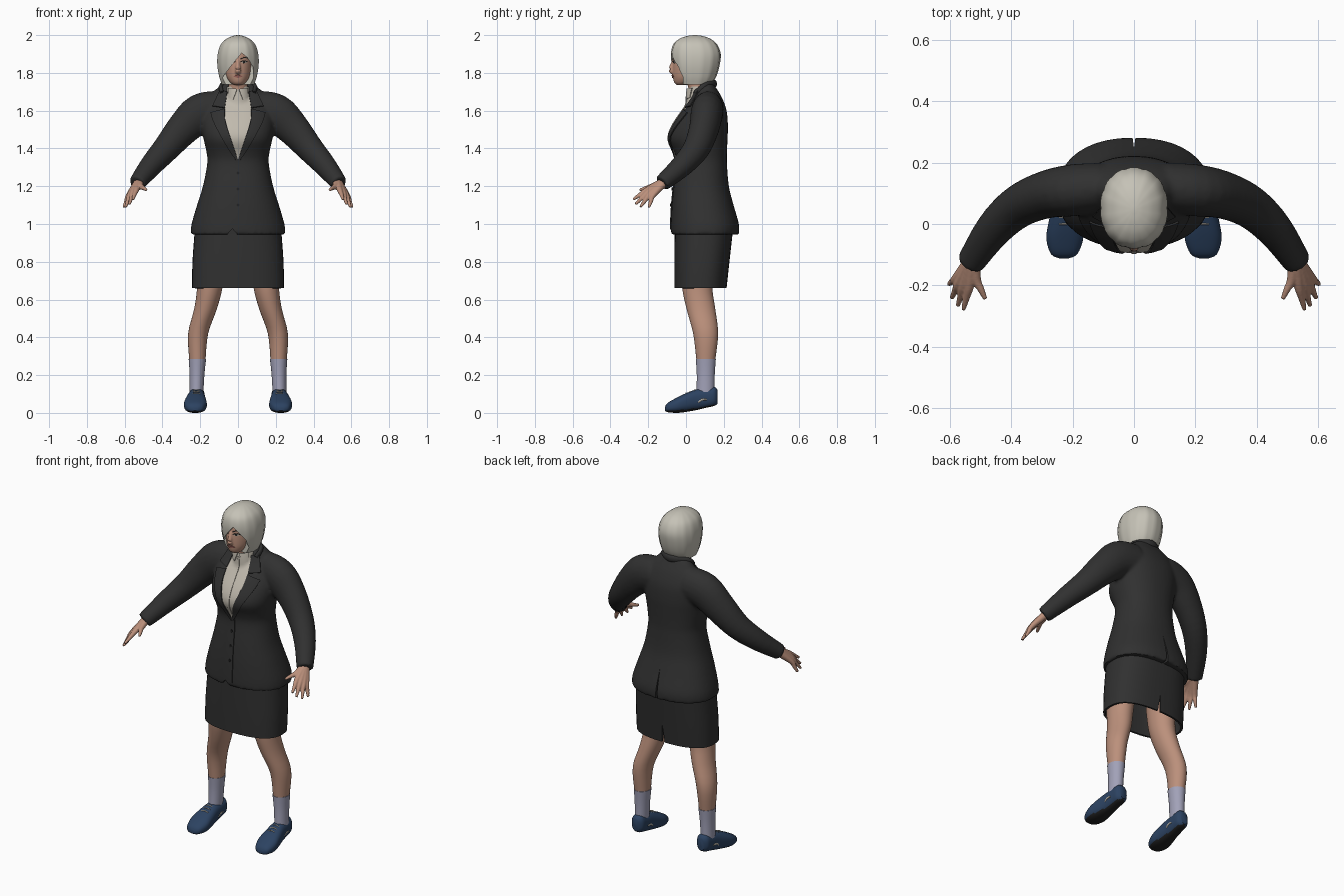
import bpy, bmesh, math
from mathutils import Vector
from mathutils.bvhtree import BVHTree

old_cube = bpy.data.objects.get("Cube")
if old_cube:
    bpy.data.objects.remove(old_cube)


def material(name, *rgb):
    mat = bpy.data.materials.new(name)
    mat.use_nodes = True
    mat.diffuse_color = (*rgb, 1)
    for node in mat.node_tree.nodes:
        if node.type == 'BSDF_PRINCIPLED':
            node.inputs["Base Color"].default_value = (*rgb, 1)
    return mat


charcoal = material("charcoal_cloth", .03, .03, .03)
skin = material("skin", .5, .28, .2)
silver = material("silver_hair", .56, .54, .47)
cream = material("cream_cloth", .53, .49, .42)
lilac = material("lilac_sock", .36, .36, .48)
navy = material("navy_shoe", .025, .055, .12)
black = material("black_rubber", .015, .015, .015)
rose = material("rose_lip", .32, .12, .1)


def resample(rows, steps):
    """Smooth spline through rows of numbers."""
    rows = [Vector(r) for r in rows]
    result = []
    for i in range(len(rows) - 1):
        a, b = rows[max(i - 1, 0)], rows[i]
        c, d = rows[i + 1], rows[min(i + 2, len(rows) - 1)]
        for k in range(steps):
            t = k / steps
            result.append(b + (c - a) * t / 2 + (a * 2 - b * 5 + c * 4 - d) * t * t / 2
                          + (b * 3 - a - c * 3 + d) * t ** 3 / 2)
    return result + [rows[-1]]


def make_object(name, bm, *mats):
    bmesh.ops.recalc_face_normals(bm, faces=bm.faces)
    mesh = bpy.data.meshes.new(name)
    bm.to_mesh(mesh)
    bm.free()
    for mat in mats:
        mesh.materials.append(mat)
    obj = bpy.data.objects.new(name, mesh)
    bpy.context.collection.objects.link(obj)
    return obj


def skin_rings(bm, rings, cap=True):
    loops = [[bm.verts.new(p) for p in ring] for ring in rings]
    count = len(loops[0])
    for low, high in zip(loops, loops[1:]):
        for i in range(count):
            j = (i + 1) % count
            bm.faces.new((low[i], low[j], high[j], high[i]))
    if cap:
        bm.faces.new(loops[0])
        bm.faces.new(loops[-1])


def oval(power, count):
    for i in range(count):
        a = math.tau * i / count
        yield [math.copysign(abs(f) ** (2 / power), f) for f in (math.cos(a), math.sin(a))]


def loft(bm, rows, power=2, along_y=False, cap=True, ripple=0, count=40):
    """Rows: height, centre x, half width, near edge, far edge."""
    rings = []
    for h, cx, hw, near, far in resample(rows, 4):
        ring = []
        for i, (c, s) in enumerate(oval(power, count)):
            f = 1 - ripple * (i % 4 == 0)
            x, v = cx + hw * c * f, (near + far) / 2 + (far - near) / 2 * s * f
            ring.append((x, h, v) if along_y else (x, v, h))
        rings.append(ring)
    skin_rings(bm, rings, cap)


def tube(bm, rows, side=1, steps=4, count=20):
    """Rows: x, y, z, horizontal radius, vertical radius."""
    rows = resample(rows, steps)
    points = [Vector((r[0] * side, r[1], r[2])) for r in rows]
    rings = []
    for i, (p, r) in enumerate(zip(points, rows)):
        t = (points[min(i + 1, len(points) - 1)] - points[max(i - 1, 0)]).normalized()
        u = t.cross(Vector((0, 0, 1))).normalized()
        v = u.cross(t)
        rings.append([p + u * c * r[3] + v * s * r[4] for c, s in oval(2, count)])
    skin_rings(bm, rings)


def bake(obj):
    graph = bpy.context.evaluated_depsgraph_get()
    mesh = bpy.data.meshes.new_from_object(obj.evaluated_get(graph))
    obj.modifiers.clear()
    obj.data = mesh


def blend(obj, voxel, rounds=4):
    mod = obj.modifiers.new("merge", 'REMESH')
    mod.mode, mod.voxel_size = 'VOXEL', voxel
    mod = obj.modifiers.new("soften", 'SMOOTH')
    mod.iterations = rounds
    bake(obj)


def thicken(obj, depth, offset=0):
    mod = obj.modifiers.new("thickness", 'SOLIDIFY')
    mod.thickness, mod.offset = depth, offset
    bake(obj)


def cut(obj, name, outline, y0, y1):
    """Cut an x-z outline through an object between two depths."""
    bm = bmesh.new()
    skin_rings(bm, [[(x, y, z) for x, z in outline] for y in (y0, y1)])
    cutter = make_object(name, bm)
    cutter.hide_render = True
    cutter.hide_set(True)
    mod = obj.modifiers.new("cut", 'BOOLEAN')
    mod.operation, mod.object, mod.solver = 'DIFFERENCE', cutter, 'EXACT'
    bake(obj)


def patch(name, mat, targets, edge_a, edge_b, side=1, lift=.003, steps=5, across=8):
    """Thin plate between two x-z edges, laid on the front of the targets."""
    trees = [BVHTree.FromPolygons([v.co for v in t.data.vertices],
                                  [p.vertices for p in t.data.polygons]) for t in targets]
    bm = bmesh.new()
    grid = []
    for a, b in zip(resample(edge_a, steps), resample(edge_b, steps)):
        row = []
        for k in range(across + 1):
            x, z = a.lerp(b, k / across)
            start = Vector((x * side, -1, z))
            hits = [t.ray_cast(start, Vector((0, 1, 0)))[0] for t in trees]
            y = min([h.y for h in hits if h], default=.06)
            row.append(bm.verts.new((x * side, y - lift, z)))
        grid.append(row)
    for r, q in zip(grid, grid[1:]):
        for k in range(across):
            bm.faces.new((r[k], r[k + 1], q[k + 1], q[k]))
    bmesh.ops.remove_doubles(bm, verts=bm.verts, dist=.0002)
    thicken(make_object(name, bm, mat), .006)


SIDES = (("left", 1), ("right", -1))

# Jacket body and sleeves, merged
bm = bmesh.new()
loft(bm, [(.945, 0, .252, -.08, .28), (1, 0, .246, -.08, .28), (1.1, 0, .217, -.075, .252),
          (1.2, 0, .186, -.065, .227), (1.32, 0, .163, -.05, .217), (1.38, 0, .167, -.062, .217),
          (1.45, 0, .182, -.09, .22), (1.52, 0, .19, -.068, .222), (1.6, 0, .185, -.015, .215),
          (1.67, 0, .15, .035, .19), (1.72, 0, .11, .06, .16), (1.745, 0, .075, .075, .145)], 2.25)
for _, s in SIDES:
    tube(bm, [(.1, .12, 1.605, .08, .1), (.2, .11, 1.585, .085, .105), (.29, .095, 1.505, .078, .09),
              (.38, .055, 1.4, .07, .073), (.46, -.02, 1.31, .06, .06),
              (.535, -.128, 1.215, .046, .044)], s)
jacket = make_object("jacket", bm, charcoal)
blend(jacket, .009, 6)
cut(jacket, "back_vent_cutter", [(-.008, .9), (.008, .9), (0, 1.12)], .235, .4)
cut(jacket, "front_hem_cutter", [(-.07, .93), (.01, .93), (-.03, .975)], -.2, -.062)

# Jacket collar round the nape
bm = bmesh.new()
tube(bm, [(-.085, .055, 1.69, .01, .02), (-.085, .1, 1.73, .012, .018), (0, .152, 1.742, .012, .02),
          (.085, .1, 1.73, .012, .018), (.085, .055, 1.69, .01, .02)])
make_object("jacket_collar", bm, charcoal)

# Skirt with a back slit
bm = bmesh.new()
loft(bm, [(.66, 0, .243, -.062, .215), (.8, 0, .241, -.062, .23), (.98, 0, .228, -.06, .25)],
     2.5, cap=False)
skirt = make_object("skirt", bm, charcoal)
thicken(skirt, .012, -1)
cut(skirt, "skirt_slit_cutter", [(-.015, .6), (.015, .6), (0, .77)], .1, .4)

# Shirt collar, front and wings
bm = bmesh.new()
loft(bm, [(1.62, 0, .072, .005, .13), (1.69, 0, .062, .01, .125), (1.728, 0, .058, .016, .12)])
shirt_collar = make_object("shirt_collar", bm, cream)
chest = [jacket, shirt_collar]
v_edge = [(0, 1.34), (.03, 1.43), (.066, 1.55), (.072, 1.62), (.06, 1.69)]
patch("shirt_front", cream, chest, [(-x, z) for x, z in v_edge], v_edge, across=16)
patch("shirt_placket", cream, chest, [(-.008, 1.38), (-.008, 1.68)],
      [(.008, 1.38), (.008, 1.68)], lift=.007, steps=16)
for label, s in SIDES:
    patch(label + "_collar_wing", cream, chest, [(.004, 1.715), (.025, 1.66)],
          [(.05, 1.72), (.05, 1.67)], s, .008)
    patch(label + "_upper_lapel", charcoal, chest, [(.056, 1.7), (.07, 1.615)],
          [(.095, 1.71), (.135, 1.625)], s, .008)
    patch(label + "_lapel", charcoal, chest, [(.07, 1.61), (.066, 1.54), (.03, 1.43), (0, 1.34)],
          [(.145, 1.59), (.125, 1.53), (.065, 1.42), (.006, 1.33)], s, .008)
patch("jacket_front_edge", charcoal, [jacket], [(-.02, .97), (-.016, 1.34)],
      [(.02, .97), (.016, 1.34)], lift=.002, steps=20)
for i in range(3):
    z = 1.1 + i * .085
    patch("jacket_button_%d" % (i + 1), black, [jacket], [(-.008, z), (0, z + .008), (.008, z)],
          [(-.008, z), (0, z - .008), (.008, z)], lift=.007, across=4)

# Head with nose and neck, merged
bm = bmesh.new()
loft(bm, [(1.735, 0, .022, -.048, 0), (1.75, 0, .042, -.063, .04), (1.78, 0, .064, -.07, .1),
          (1.82, 0, .076, -.071, .14), (1.86, 0, .08, -.069, .15), (1.9, 0, .08, -.066, .155),
          (1.95, 0, .07, -.05, .14), (1.98, 0, .04, -.01, .1)])
tube(bm, [(0, -.058, 1.88, .008, .008), (0, -.07, 1.85, .01, .011), (0, -.08, 1.815, .015, .013),
          (0, -.068, 1.8, .013, .01)])
loft(bm, [(1.65, 0, .05, .02, .11), (1.78, 0, .05, .005, .11)])
head = make_object("head", bm, skin)
blend(head, .005, 3)


def lens(x, z, w, h):
    return [[(x - w, z), (x, z + h * d), (x + w, z)] for d in (1, -1)]


patch("lips", rose, [head], *lens(0, 1.782, .025, .008), lift=.002)
for label, s in SIDES:
    patch(label + "_eye", cream, [head], *lens(.032, 1.857, .015, .006), s, .001)
    patch(label + "_iris", black, [head], *lens(.032, 1.857, .006, .006), s, .003)
    patch(label + "_lash", black, [head], [(.015, 1.859), (.032, 1.866), (.05, 1.86)],
          [(.015, 1.857), (.032, 1.862), (.05, 1.857)], s, .003)
    patch(label + "_brow", black, [head], [(.013, 1.874), (.035, 1.884), (.058, 1.877)],
          [(.013, 1.87), (.035, 1.88), (.058, 1.875)], s, .002)

# Bobbed hair, cut open with a side-swept fringe
bm = bmesh.new()
loft(bm, [(1.738, 0, .086, -.04, .135), (1.78, 0, .1, -.06, .16), (1.84, 0, .11, -.075, .178),
          (1.9, 0, .108, -.08, .184), (1.95, 0, .092, -.068, .165), (1.98, 0, .062, -.035, .13),
          (1.995, 0, .03, .005, .09), (2, 0, .006, .04, .055)], 2.2, ripple=.02, count=56)
hair = make_object("hair", bm, silver)
cut(hair, "face_opening_cutter", [(.02, 1.905), (.05, 1.88), (.08, 1.83), (.088, 1.7), (-.09, 1.7),
                                  (-.083, 1.775), (-.03, 1.845)], -.3, -.015)

for label, s in SIDES:
    # Hand: thumb and four fingers fanning from the wrist
    bm = bmesh.new()
    fingers = [((.515, -.18, 1.2), (.485, -.245, 1.18)), ((.537, -.2, 1.185), (.557, -.28, 1.13)),
               ((.555, -.198, 1.172), (.575, -.267, 1.105)), ((.57, -.19, 1.16), (.595, -.242, 1.09)),
               ((.578, -.175, 1.152), (.605, -.197, 1.088))]
    for knuckle, tip in fingers:
        k, t = Vector(knuckle), Vector(tip)
        tube(bm, [(.525, -.11, 1.225, .024, .024), (*k, .016, .015),
                  (*k.lerp(t, .5), .0115, .0115), (*t, .007, .007)], s, count=12)
    blend(make_object(label + "_hand", bm, skin), .004, 2)

    # Leg and sock
    bm = bmesh.new()
    loft(bm, [(.8, .14 * s, .075, -.03, .15), (.66, .15 * s, .067, -.02, .14),
              (.55, .172 * s, .06, .003, .155), (.42, .211 * s, .053, .038, .17),
              (.28, .215 * s, .043, .055, .155)])
    make_object(label + "_leg", bm, skin)
    bm = bmesh.new()
    loft(bm, [(.285, .215 * s, .046, .052, .158), (.2, .217 * s, .039, .057, .152),
              (.09, .22 * s, .036, .055, .15)])
    make_object(label + "_sock", bm, lilac)

    # Shoe with dark sole, laces and side stripes
    bm = bmesh.new()
    loft(bm, [(-.112, .228 * s, .016, .012, .03), (-.098, .228 * s, .043, .004, .052),
              (-.05, .226 * s, .06, 0, .08), (0, .224 * s, .056, .005, .104),
              (.06, .22 * s, .046, .016, .126), (.11, .218 * s, .042, .028, .132),
              (.15, .217 * s, .038, .037, .138), (.168, .217 * s, .02, .05, .12)], 2.5, True)
    shoe = make_object(label + "_shoe", bm, navy, black)
    for face in shoe.data.polygons:
        face.material_index = int(face.normal.z < -.7)
    bm = bmesh.new()
    for y in (0, .022, .044):
        z = .106 + y * .36
        tube(bm, [((.2 + i * .022), y, z - .006 * abs(i - 1), .003, .003) for i in range(3)], s, count=8)
    for x in (.177, .261):
        tube(bm, [(x, .065, .055, .005, .005), (x, .085, .07, .005, .006), (x, .11, .07, .004, .004)],
             s, count=8)
    make_object(label + "_shoe_laces", bm, cream)

# Smooth shading with crisp edges
bpy.ops.object.select_all(action='DESELECT')
for obj in bpy.context.collection.objects:
    if obj.type == 'MESH' and not obj.hide_render:
        obj.select_set(True)
        bpy.context.view_layer.objects.active = obj
bpy.ops.object.shade_smooth_by_angle(angle=math.radians(40))
